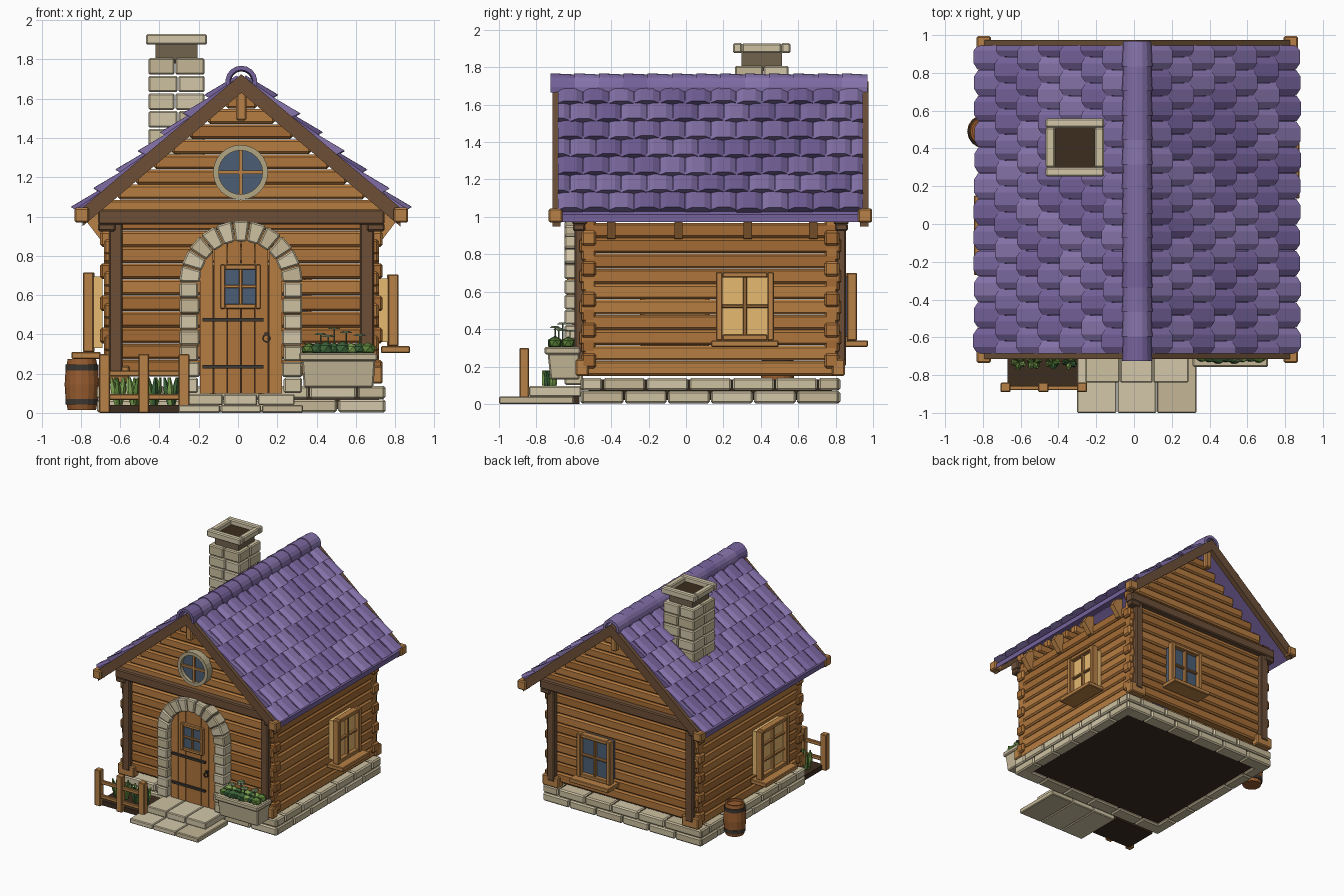
import bpy, bmesh, random
from math import sin, cos, pi, radians, sqrt
from mathutils import Matrix, Vector

if "Cube" in bpy.data.objects:
    bpy.data.objects.remove(bpy.data.objects["Cube"])
random.seed(4)
YC = 0.13                                   # middle of the house along y
shift = 0.017                               # the symmetric house body sits slightly right of x = 0
mats = {}

def mat(rgb):
    if rgb not in mats:
        m = bpy.data.materials.new("colour")
        m.diffuse_color = [(c / 255) ** 2.2 for c in rgb] + [1]
        m.use_nodes = True
        m.node_tree.nodes["Principled BSDF"].inputs["Base Color"].default_value = m.diffuse_color
        mats[rgb] = m
    return mats[rgb]

WOOD = [(172, 116, 62), (162, 107, 55), (182, 124, 67)]
LIGHT, DARK, IRON = [(182, 128, 72)], [(108, 80, 58)], [(62, 58, 54)]
STONE = [(204, 192, 160), (195, 182, 150), (210, 198, 168)]
PURPLE = [(125, 107, 162), (116, 98, 154), (134, 116, 171)]
SOIL, BLUE, LIT = [(62, 48, 36)], [(76, 94, 116)], [(230, 184, 112)]
GREEN = [(90, 126, 58), (60, 98, 58), (122, 158, 80)]

def loft(bm, rings, closed=False):
    k = random.randrange(3)
    vs = [[bm.verts.new(p) for p in r] for r in rings]
    n = len(vs[0])
    pairs = list(zip(vs, vs[1:])) + ([(vs[-1], vs[0])] if closed else [])
    fs = [bm.faces.new((a[i], a[(i + 1) % n], b[(i + 1) % n], b[i])) for a, b in pairs for i in range(n)]
    if not closed:
        fs += [bm.faces.new(vs[0][::-1]), bm.faces.new(vs[-1])]
    for f in fs:
        f.material_index = k

def prism(bm, pts, axis, a, b):
    put = {'y': lambda p, t: (p[0], t, p[1]), 'z': lambda p, t: (*p, t)}[axis]
    loft(bm, [[put(p, t) for p in pts] for t in (a, b)])

def box(bm, x0, x1, y0, y1, z0, z1):
    prism(bm, [(x0, y0), (x1, y0), (x1, y1), (x0, y1)], 'z', z0, z1)

def circle(x, y, z, r, n=12):
    return [(x + r * cos(2 * pi * i / n), y + r * sin(2 * pi * i / n), z) for i in range(n)]

def finish(name, bm, colours, bevel=0, matrix=None):
    bmesh.ops.recalc_face_normals(bm, faces=bm.faces)
    bm.transform(matrix or Matrix.Translation((shift, 0, 0)))
    me = bpy.data.meshes.new(name)
    bm.to_mesh(me)
    bm.free()
    for i in range(3):
        me.materials.append(mat(colours[i % len(colours)]))
    ob = bpy.data.objects.new(name, me)
    bpy.context.collection.objects.link(ob)
    if bevel:
        m = ob.modifiers.new("bevel", 'BEVEL')
        m.width, m.segments = bevel, 1

def boxes(name, colours, bevel, *bs):
    bm = bmesh.new()
    for b in bs:
        box(bm, *b)
    finish(name, bm, colours, bevel)

def yspan(s, a, b):                          # y range on front (s=-1) or back (s=1)
    return tuple(sorted((YC + s * a, YC + s * b)))

# Foundation stones in two staggered rows, and floor
bs = []
for r in range(2):
    z = (0.07 * r + 0.002, 0.07 * r + 0.068)
    for s in (-1, 1):
        cuts = [-0.56] + [-0.56 + 0.23 * (i + 0.5 * r) for i in range(1 - r, 7)] + [0.82]
        cuts = sorted(set(round(c, 3) for c in cuts if c <= 0.82))
        bs += [(*sorted((s * 0.64, s * 0.735)), a + .003, b - .003, *z) for a, b in zip(cuts, cuts[1:]) if b - a > .02]
        cx = [-0.735 + 0.245 * i + 0.1 * r * (0 < i < 6) for i in range(7)]
        bs += [(a + .003, b - .003, *yspan(s, 0.58, 0.695), *z) for a, b in zip(cx, cx[1:])]
boxes("foundation_stones", STONE, 0.01, *bs)
boxes("floor", SOIL, 0, (-0.7, 0.7, -0.52, 0.78, 0.02, 0.13))

# Interlocking wall logs and stepped gable logs
bs = []
for i in range(10):
    z = 0.15 + 0.082 * i
    e = 0.02 * (i % 2)
    for s in (-1, 1):
        bs.append((*sorted((s * 0.62, s * 0.70)), -0.57 + e, 0.83 - e, z, z + .080))
        bs.append((-0.72 + e, 0.72 - e, *yspan(s, 0.61, 0.69), z + .04, z + .12))
for i in range(8):
    z = 1.01 + 0.077 * i
    w = (1.66 - z - 0.045) / 0.84
    for s in (-1, 1):
        if w > .02:
            bs.append((-w, w, *yspan(s, 0.62, 0.69), z, z + .075))
boxes("wall_logs", WOOD, 0.012, *bs)

# Dark posts and tie beams, light eave ends, bracket arms
posts, blocks = [], []
for s in (-1, 1):
    posts.append((-0.73, 0.73, *yspan(s, 0.66, 0.74), 0.96, 1.035))
    blocks.append((-0.026, 0.026, *yspan(s, 0.76, 0.81), 1.49, 1.64))
    for q in (-1, 1):
        posts.append((*sorted((q * .605, q * .675)), *yspan(s, 0.67, 0.725), 0.2, 0.97))
        posts.append((*sorted((q * .64, q * .73)), *yspan(s, 0.67, 0.735), 0.925, 0.965))
        blocks.append((*sorted((q * .57, q * .72)), *yspan(s, 0.65, 0.72), 0.15, 0.24))
        blocks.append((*sorted((q * .775, q * .85)), *yspan(s, 0.79, 0.865), 0.97, 1.045))
boxes("corner_posts_and_tie_beams", DARK, 0.008, *posts)
boxes("light_wood_blocks", LIGHT, 0.008, *blocks)
bm = bmesh.new()
for q in (-1, 1):
    for y in (-0.4, -0.04, 0.33, 0.68):
        prism(bm, [(q * .69, .88), (q * .72, .885), (q * .785, .97), (q * .75, 1.03), (q * .69, 1.05)], 'y', y - .022, y + .022)
finish("eave_brackets", bm, LIGHT)

# Roof deck and barge boards
def chevron(bm, x, top, low, y0, y1):
    prism(bm, [(-x, top - .84 * x), (0, top), (x, top - .84 * x), (x, low - .84 * x), (0, low), (-x, low - .84 * x)], 'y', y0, y1)
bm = bmesh.new()
chevron(bm, 0.835, 1.715, 1.675, -0.68, 0.95)
finish("roof_deck", bm, [PURPLE[1]])
bm = bmesh.new()
for s in (-1, 1):
    chevron(bm, 0.81, 1.725, 1.63, *yspan(s, 0.80, 0.845))
finish("barge_boards", bm, DARK)

# Faceted roof tiles
A = radians(40)
bm = bmesh.new()
W = 1.64 / 12
for q in (-1, 1):
    def at(s, n, y):
        return (q * (s * cos(A) + n * sin(A)), min(max(y, -0.685), 0.945), 1.722 - s * sin(A) + n * cos(A))
    for i in range(7):
        for j in range(12 + i % 2):
            y = -0.687 + W * (j + 0.5 - 0.5 * (i % 2))
            w, s0 = W * 0.49, 0.02 + 0.148 * i
            s1 = s0 + 0.178 + random.uniform(-.005, .005)
            loft(bm, [[at(s0, -.01, y - w), at(s0, 0, y - w), at(s0, .012, y - w * .5), at(s0, .012, y + w * .5), at(s0, 0, y + w), at(s0, -.01, y + w)],
                      [at(s1 - .012, -.006, y - w), at(s1, .018, y - w), at(s1 + .008, .042, y - w * .5), at(s1 + .008, .042, y + w * .5), at(s1, .018, y + w), at(s1 - .012, -.006, y + w)]])
finish("roof_tiles", bm, PURPLE)

# Rounded ridge caps
bm = bmesh.new()
P = 1.69 / 13
arc = [radians(-15 + 21 * k) for k in range(11)]
for i in range(13):
    y = -0.725 + P * i
    loft(bm, [[(r * cos(t), yy, 1.687 + r * sin(t)) for t in arc] + [((r - .022) * cos(t), yy, 1.687 + (r - .022) * sin(t)) for t in arc[::-1]]
              for yy, r in ((y, .081), (min(y + P * 1.1, .97), .074))])
finish("ridge_caps", bm, PURPLE)
shift = 0

# Chimney
bs = []
cx, cy = -0.313, 0.405
for i in range(6):
    z = 1.27 + .09 * i
    m = 0.008 * (-1) ** i
    for x0, x1 in ((-.145, m), (m, .145)):
        for y0, y1 in ((-.145, -m), (-m, .145)):
            bs.append((cx + x0 + .002, cx + x1 - .002, cy + y0 + .002, cy + y1 - .002, z + .003, z + .087))
for s in (-1, 1):
    bs.append((cx - .155, cx + .155, *sorted((cy + s * .105, cy + s * .153)), 1.875, 1.93))
    bs.append((*sorted((cx + s * .105, cx + s * .155)), cy - .105, cy + .105, 1.877, 1.928))
boxes("chimney_stones", STONE, 0.008, *bs)
boxes("chimney_flue", [(112, 98, 78)], 0, (cx - .108, cx + .108, cy - .108, cy + .108, 1.78, 1.885))
boxes("chimney_hole", SOIL, 0, (cx - .104, cx + .104, cy - .104, cy + .104, 1.85, 1.89))

# Door: arch stones, planks, straps, small window
DX, DZ = 0.015, 0.665
bm = bmesh.new()
for s in (-1, 1):
    for i in range(7):
        z = 0.1 + i * (DZ - .1) / 7
        box(bm, *sorted((DX + s * (.218 - .008 * (i % 2)), DX + s * .312)), -0.65, -0.55, z + .002, z + .079)
for i in range(11):
    a, b = (pi * (i + e) / 11 for e in (.03, .97))
    prism(bm, [(DX + r * cos(t), DZ + r * sin(t)) for r, t in ((.21, a), (.315, a), (.315, b), (.21, b))], 'y', -0.65, -0.55)
finish("door_arch_stones", bm, STONE, 0.008)
bm = bmesh.new()
for i in range(6):
    xs = [-.21 + .07 * i + .002 + .066 * k / 3 for k in range(4)]
    top = [(DX + x, DZ + sqrt(max(.215 ** 2 - x * x, 0))) for x in xs]
    prism(bm, [(DX + xs[-1], .1), (DX + xs[0], .1)] + top, 'y', -0.61, -0.57)
finish("door_planks", bm, WOOD)
boxes("door_backing", SOIL, 0, (-.19, .22, -.572, -.55, .1, .75))
boxes("door_straps", IRON, 0, *[(-.18, .13, -.625, -.605, z, z + .018) for z in (.225, .465)])
boxes("door_window_glass", BLUE, 0, (-.08, .1, -.62, -.6, .54, .74))
boxes("door_window_frame", LIGHT, .004, (-.09, -.065, -.635, -.6, .53, .755), (.09, .115, -.635, -.6, .53, .755),
      (-.065, .09, -.635, -.6, .53, .555), (-.065, .09, -.635, -.6, .73, .755), (.004, .022, -.632, -.6, .55, .74), (-.07, .1, -.63, -.6, .635, .652))

def ring(bm, x, z, r0, r1, y0, y1, n):
    loft(bm, [[(x + r * cos(t), y, z + r * sin(t)) for r, y in ((r0, y0), (r1, y0), (r1, y1), (r0, y1))]
              for t in [2 * pi * i / n for i in range(n)]], True)
bm = bmesh.new()
ring(bm, .145, .38, .014, .022, -.635, -.625, 10)
box(bm, .135, .155, -.632, -.6, .395, .41)
finish("door_handle", bm, IRON)

# Round gable window
bm = bmesh.new()
ring(bm, .013, 1.225, .112, .14, -.62, -.54, 24)
finish("round_window_ring", bm, [(176, 164, 130)])
bm = bmesh.new()
prism(bm, [(.013 + .115 * cos(pi * i / 12), 1.225 + .115 * sin(pi * i / 12)) for i in range(24)], 'y', -.59, -.55)
finish("round_window_glass", bm, BLUE)
boxes("round_window_bars", LIGHT, 0, (.004, .022, -.605, -.58, 1.11, 1.34), (-.1, .126, -.604, -.58, 1.216, 1.234))

# Square windows on right, left and back: frame stands proud of the wall
def window(side, x, y, turn, w, z0, z1, rows, glass):
    M = Matrix.Translation((x, y, 0)) @ Matrix.Rotation(radians(turn), 4, 'Z')
    bm = bmesh.new()
    for s in (-1, 1):
        box(bm, *sorted((s * w, s * (w - .035))), -.1, -.045, z0, z1)
    for z in (z0, z1 - .03):
        box(bm, -w + .035, w - .035, -.095, -.04, z, z + .03)
    box(bm, -.01, .01, -.085, -.04, z0, z1)
    for i in range(1, rows):
        z = z0 + (z1 - z0) * i / rows
        box(bm, -w + .03, w - .03, -.08, -.04, z - .009, z + .009)
    box(bm, -w - .025, w + .025, -.158, -.01, z0 - .035, z0)
    finish(side + "_window_frame", bm, LIGHT, .005, M)
    bm = bmesh.new()
    box(bm, -w + .02, w - .02, -.06, 0, z0 + .02, z1 - .02)
    finish(side + "_window_glass", bm, glass, 0, M)
window("right", .718, .315, 90, .155, .34, .705, 2, LIT)
window("left", -.69, -.06, -90, .185, .31, .715, 3, LIT)
window("back", .22, .815, 180, .155, .34, .70, 2, BLUE)

# Entrance steps
boxes("entrance_steps", STONE, .006, *[(a + .002, b - .002, -1, -.6, 0, .04) for a, b in ((-.305, -.09), (-.09, .12), (.12, .333))],
      *[(a + .002, b - .002, -.84, -.56, .04, .095) for a, b in ((-.26, -.075), (-.075, .1), (.1, .29))])

# Stone planter with shrubs and flowers
bm = bmesh.new()
loft(bm, [[(x0, y0, z), (x1, y0, z), (x1, -.57, z), (x0, -.57, z)] for x0, x1, y0, z in ((.335, .69, -.725, .13), (.325, .70, -.74, .27))])
box(bm, .31, .71, -.757, -.565, .265, .305)
finish("planter", bm, [STONE[1]], .008)
bm = bmesh.new()
for i in range(16):
    M = Matrix.Translation((.36 + .043 * (i % 8), -.7 + .07 * (i // 8), .325)) @ Matrix.Diagonal((1.2, 1, .9, 1))
    g = bmesh.ops.create_icosphere(bm, subdivisions=1, radius=random.uniform(.03, .045), matrix=M)
    k = random.randrange(3)
    for f in {f for v in g['verts'] for f in v.link_faces}:
        f.material_index = k
finish("planter_shrubs", bm, GREEN)
bm = bmesh.new()
for x, y, z in ((.42, -.68, .40), (.49, -.66, .43), (.55, -.7, .41), (.62, -.66, .395), (.46, -.62, .39)):
    loft(bm, [circle(x, y, .3, .004, 5), circle(x, y, z, .004, 5)])
    loft(bm, [circle(x, y, z - .004, .034, 6), circle(x, y, z + .006, .02, 6)])
finish("planter_flowers", bm, [(112, 130, 96)])

# Fenced garden bed
boxes("garden_soil", SOIL, 0, (-.67, -.3, -.86, -.57, 0, .04))
boxes("garden_fence", LIGHT, .005, *[(x - .027, x + .027, -.89, -.84, 0, .3) for x in (-.68, -.48, -.275)],
      *[(-.7, -.26, -.88, -.855, z, z + .03) for z in (.065, .185)])
bm = bmesh.new()
for x in (-.61, -.53, -.43, -.34):
    for i in range(5):
        t = 2 * pi * i / 5 + x * 9
        u = Vector((cos(t), sin(t), 0))
        c = Vector((x, -.73, .03))
        loft(bm, [circle(*(c + u * d + Vector((0, 0, h))), r, 5) for d, h, r in ((.005, 0, .014), (.022, .08, .02), (.035, .15, .006))])
finish("garden_plants", bm, GREEN)

# Barrel with hoops
bx, by = -.795, .49
bm = bmesh.new()
loft(bm, [circle(bx, by, z, r, 16) for z, r in ((.015, .072), (.07, .083), (.145, .088), (.22, .083), (.275, .072), (.275, .06), (.255, .06))])
finish("barrel", bm, [(150, 92, 50)])
bm = bmesh.new()
for z in (.045, .22):
    loft(bm, [circle(bx, by, z - .003, .084, 16), circle(bx, by, z + .027, .084, 16)])
finish("barrel_hoops", bm, IRON)
